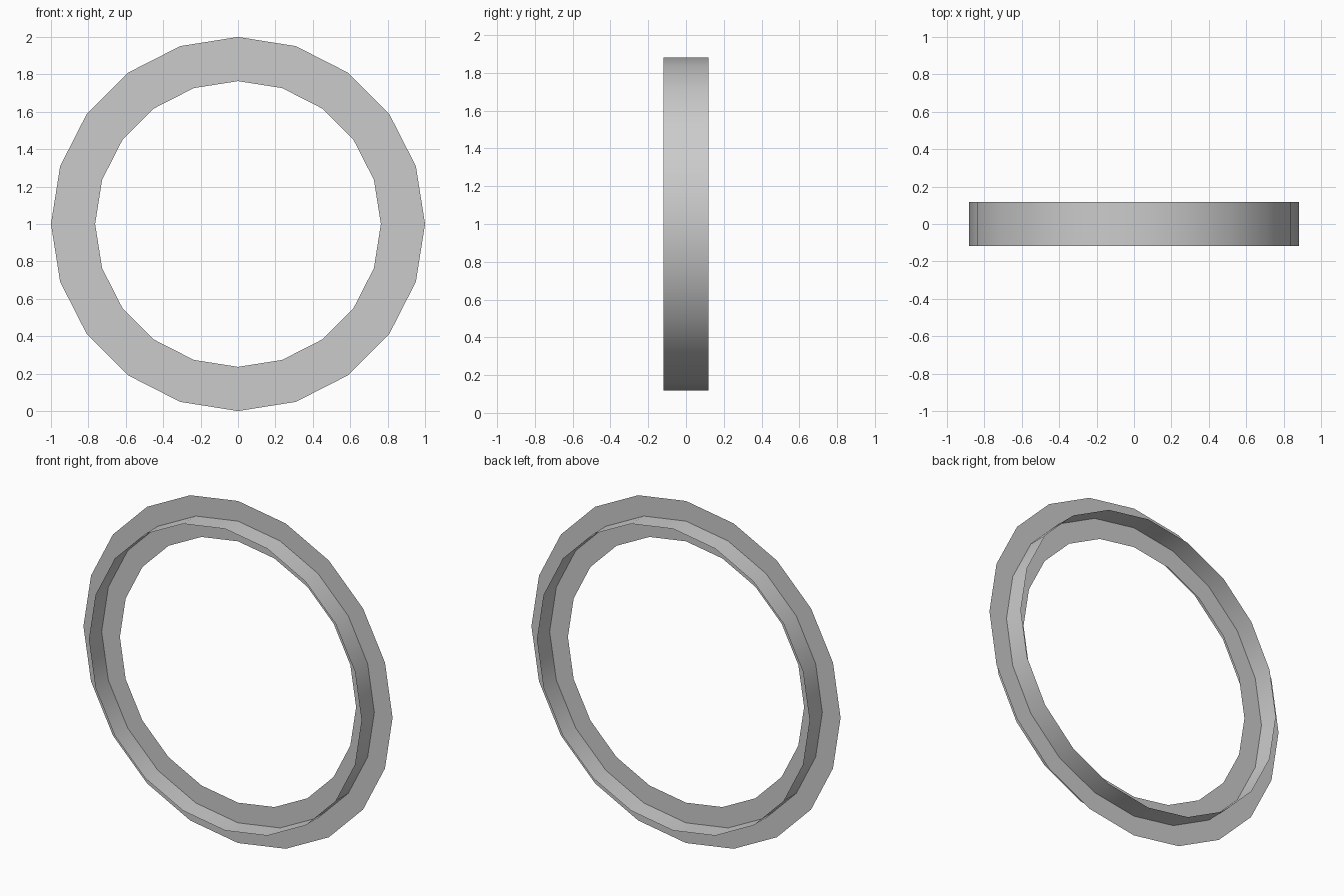
import bpy
import math

if "Cube" in bpy.data.objects:
    bpy.data.objects.remove(bpy.data.objects["Cube"])

SEGMENTS = 20
MAJOR = 0.882    # radius of the line where the two strips cross
HALF = 0.118     # half width of each strip
CENTRE_Z = 1.0


def strip_ring(name, profile):
    """Sweep an open (radius, y) profile around the y axis as a thin sheet."""
    verts, faces = [], []
    n = len(profile)
    for i in range(SEGMENTS):
        a = 2 * math.pi * i / SEGMENTS
        for r, y in profile:
            verts.append((r * math.cos(a), y, CENTRE_Z + r * math.sin(a)))
        for j in range(n - 1):
            k = (i + 1) % SEGMENTS
            faces.append((i * n + j, i * n + j + 1, k * n + j + 1, k * n + j))
    mesh = bpy.data.meshes.new(name)
    mesh.from_pydata(verts, [], faces)
    mesh.polygons.foreach_set("use_smooth", [True] * len(mesh.polygons))
    mesh.update()
    obj = bpy.data.objects.new(name, mesh)
    bpy.context.collection.objects.link(obj)
    return obj


# Flat ring facing front and back
strip_ring("flat_ring", [(MAJOR - HALF, 0), (MAJOR, 0), (MAJOR + HALF, 0)])

# Cylindrical band crossing it at mid width
strip_ring("cross_band", [(MAJOR, HALF), (MAJOR, 0), (MAJOR, -HALF)])
